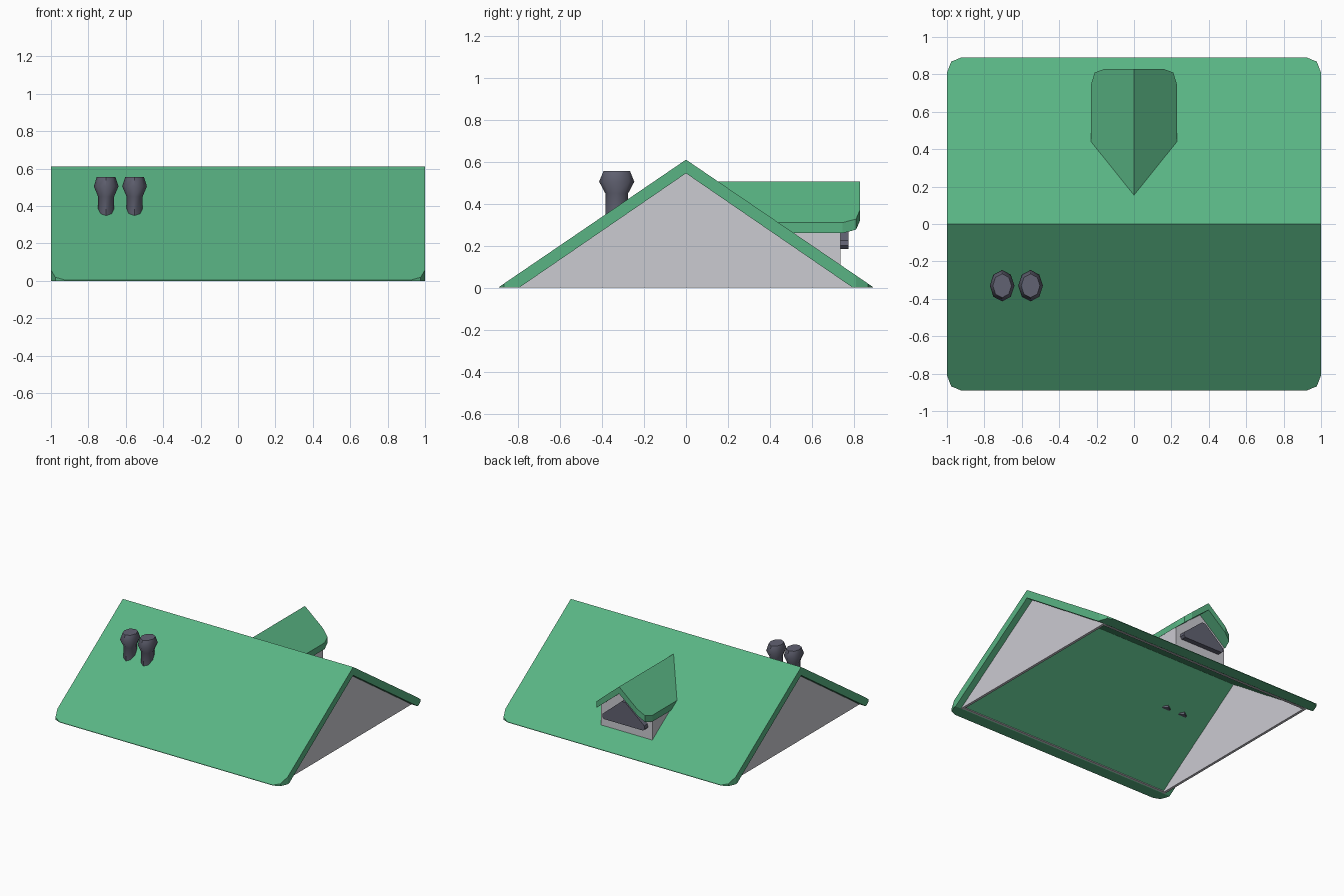
import bpy, bmesh, math
from mathutils import Vector

cube = bpy.data.objects.get("Cube")
if cube:
    bpy.data.objects.remove(cube, do_unlink=True)


def material(name, rgb):
    m = bpy.data.materials.new(name)
    m.use_nodes = True
    m.diffuse_color = (*rgb, 1)
    m.node_tree.nodes["Principled BSDF"].inputs["Base Color"].default_value = (*rgb, 1)
    return m


GREEN = material("roof green", (0.1, 0.455, 0.228))
PALE = material("wall pale grey", (0.6, 0.595, 0.64))
SLATE = material("slate grey", (0.12, 0.122, 0.168))


def prism(profile, axis, start, end):
    """Extrude a profile of (side, z) points along the x or y axis."""
    bm = bmesh.new()
    place = (lambda s, z: (start, s, z)) if axis == "x" else (lambda s, z: (s, start, z))
    face = bm.faces.new([bm.verts.new(place(s, z)) for s, z in profile])
    out = bmesh.ops.extrude_face_region(bm, geom=[face], use_keep_orig=True)
    step = Vector((end - start, 0, 0)) if axis == "x" else Vector((0, end - start, 0))
    bmesh.ops.translate(bm, vec=step, verts=[v for v in out["geom"] if isinstance(v, bmesh.types.BMVert)])
    bmesh.ops.recalc_face_normals(bm, faces=bm.faces)
    return bm


def cut(bm, point, normal):
    """Slice off everything on the normal's side and cap the opening."""
    out = bmesh.ops.bisect_plane(bm, geom=bm.verts[:] + bm.edges[:] + bm.faces[:], plane_co=point,
                                 plane_no=normal, clear_outer=True)
    edges = [e for e in out["geom_cut"] if isinstance(e, bmesh.types.BMEdge)]
    bmesh.ops.edgenet_fill(bm, edges=edges)


def clip_corner(bm, sx, sy, points):
    """Round one plan corner with a straight cut between each pair of points."""
    for (ax, ay), (bx, by) in zip(points, points[1:]):
        cut(bm, (sx * ax, sy * ay, 0), (sx * (by - ay), sy * (ax - bx), 0))


def finish(bm, name, mat, smooth=False):
    bmesh.ops.recalc_face_normals(bm, faces=bm.faces)
    mesh = bpy.data.meshes.new(name)
    bm.to_mesh(mesh)
    bm.free()
    ob = bpy.data.objects.new(name, mesh)
    bpy.context.collection.objects.link(ob)
    mesh.materials.append(mat)
    if smooth:
        bpy.ops.object.select_all(action="DESELECT")
        ob.select_set(True)
        bpy.context.view_layer.objects.active = ob
        bpy.ops.object.shade_smooth_by_angle(angle=math.radians(50))
    return ob


# Main roof: folded slab with clipped eave corners
EAVE, RIDGE, IN_EAVE, IN_RIDGE = 0.89, 0.61, 0.795, 0.545
roof = prism([(-EAVE, 0), (-EAVE, 0.004), (0, RIDGE), (EAVE, 0.004), (EAVE, 0),
              (IN_EAVE, 0), (0, IN_RIDGE), (-IN_EAVE, 0)], "x", -1, 1)
for sx in (-1, 1):
    for sy in (-1, 1):
        clip_corner(roof, sx, sy, [(1, 0.81), (0.977, 0.868), (0.925, 0.89)])
finish(roof, "main_roof", GREEN)

# Gable walls and thin sills inside the eaves
for side, s in (("left", 1), ("right", -1)):
    wall = prism([(-IN_EAVE, 0), (0, IN_RIDGE), (IN_EAVE, 0)], "x", s * 0.93, s * 0.95)
    finish(wall, side + "_gable_wall", PALE)
for side, s in (("front", -1), ("back", 1)):
    sill = prism([(s * 0.772, 0), (s * 0.79, 0), (s * 0.786, 0.006), (s * 0.772, 0.006)], "x", -0.93, 0.93)
    finish(sill, side + "_sill", PALE)

# Dormer: everything below the middle of the roof slab is trimmed away
SLAB_POINT, SLAB_DOWN = (0, 0, 0.575), (0, -0.575, -0.845)

dormer_roof = prism([(-0.23, 0.26), (-0.23, 0.31), (0, 0.505), (0.23, 0.31), (0.23, 0.26), (0, 0.45)],
                    "y", 0.05, 0.83)
for sx in (-1, 1):
    clip_corner(dormer_roof, sx, 1, [(0.23, 0.745), (0.21, 0.81), (0.155, 0.83)])
cut(dormer_roof, SLAB_POINT, SLAB_DOWN)
finish(dormer_roof, "dormer_roof", GREEN)

dormer_wall = prism([(-0.222, 0), (-0.222, 0.27), (0, 0.455), (0.222, 0.27), (0.222, 0)], "y", 0.1, 0.735)
cut(dormer_wall, SLAB_POINT, SLAB_DOWN)
finish(dormer_wall, "dormer_wall", PALE)

# Triangular dormer window: raised frame with a recessed pane
window = prism([(-0.17, 0.185), (-0.185, 0.2), (-0.18, 0.225), (-0.015, 0.365), (0.015, 0.365),
                (0.18, 0.225), (0.185, 0.2), (0.17, 0.185)], "y", 0.725, 0.775)
pane = max(window.faces, key=lambda f: f.calc_center_median().y)
centre = Vector((0, 0.775, 0.25))
for scale, depth in ((0.62, 0), (0.55, -0.03), (0.28, 0)):
    out = bmesh.ops.extrude_face_region(window, geom=[pane])
    pane = [f for f in out["geom"] if isinstance(f, bmesh.types.BMFace)][0]
    size = max(v.co.x for v in pane.verts) / 0.185
    for v in pane.verts:
        v.co.x *= scale / size
        v.co.z = centre.z + (v.co.z - centre.z) * scale / size
        v.co.y += depth
finish(window, "dormer_window", SLATE)

# Pair of chimney pots: eight-sided, wider front to back
POT = [(0.043, 0.335), (0.043, 0.45), (0.066, 0.505), (0.05, 0.555)]
for name, cx in (("outer_chimney", -0.705), ("inner_chimney", -0.553)):
    bm = bmesh.new()
    rings = []
    for r, z in POT:
        angles = [math.tau * i / 8 for i in range(8)]
        rings.append([bm.verts.new((cx + r * math.cos(a), -0.33 + 1.27 * r * math.sin(a), z)) for a in angles])
    for low, high in zip(rings, rings[1:]):
        for i in range(8):
            j = (i + 1) % 8
            bm.faces.new((low[i], low[j], high[j], high[i]))
    bm.faces.new(rings[0])
    bm.faces.new(rings[-1])
    finish(bm, name, SLATE, smooth=True)
